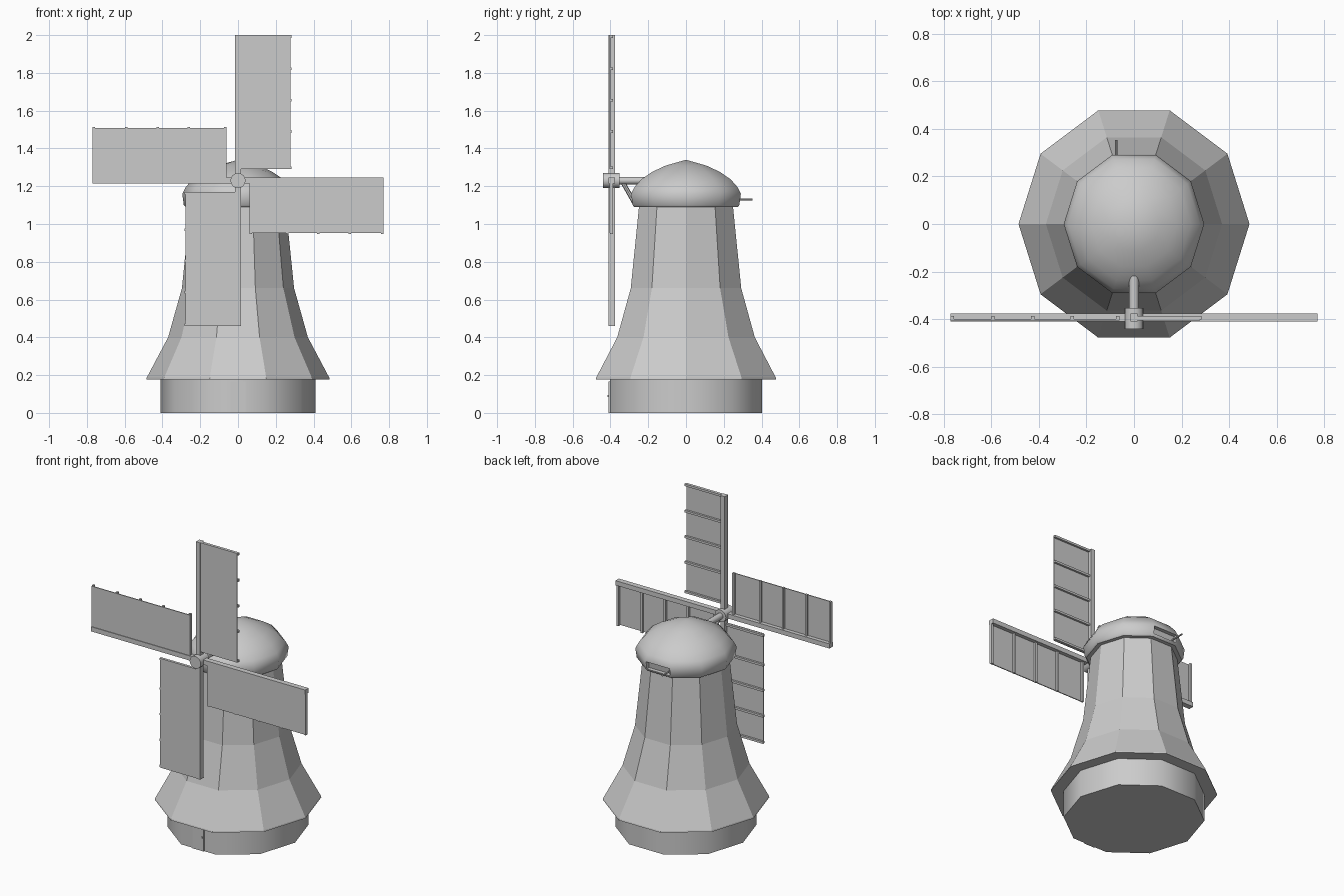
import bpy, bmesh, math
from mathutils import Vector, Matrix

if "Cube" in bpy.data.objects:
    bpy.data.objects.remove(bpy.data.objects["Cube"])

SIDES = 10
SY = 1.035
HUB = Vector((0, -0.395, 1.23))


def finish(name, bm, angle=None):
    bmesh.ops.recalc_face_normals(bm, faces=bm.faces)
    me = bpy.data.meshes.new(name)
    bm.to_mesh(me)
    bm.free()
    ob = bpy.data.objects.new(name, me)
    bpy.context.collection.objects.link(ob)
    if angle:
        bpy.ops.object.select_all(action='DESELECT')
        ob.select_set(True)
        bpy.context.view_layer.objects.active = ob
        bpy.ops.object.shade_smooth_by_angle(angle=math.radians(angle))
    return ob


def lathe(profile):
    """Ten-sided stack of rings, a zero radius closes to a point."""
    bm = bmesh.new()
    rings = []
    for r, z in profile:
        n = SIDES if r else 1
        rings.append([bm.verts.new((r * math.cos(math.tau * i / SIDES),
                                    r * SY * math.sin(math.tau * i / SIDES), z)) for i in range(n)])
    for a, b in zip(rings, rings[1:]):
        for i in range(SIDES):
            j = (i + 1) % SIDES
            bm.faces.new((a[i], a[j], b[j], b[i]) if len(b) > 1 else (a[i], a[j], b[0]))
    for ring in (rings[0], rings[-1]):
        if len(ring) > 1:
            bm.faces.new(ring)
    return bm


def add_box(bm, lo, hi):
    lo, hi = Vector(lo), Vector(hi)
    m = Matrix.Translation((lo + hi) / 2) @ Matrix.Diagonal((*(hi - lo), 1))
    bmesh.ops.create_cube(bm, size=1, matrix=m)


def rod(name, a, b, r, segs=16):
    a, b = Vector(a), Vector(b)
    bm = bmesh.new()
    m = Matrix.Translation((a + b) / 2) @ (b - a).to_track_quat('Z', 'Y').to_matrix().to_4x4()
    bmesh.ops.create_cone(bm, cap_ends=True, segments=segs, radius1=r, radius2=r,
                          depth=(b - a).length, matrix=m)
    return finish(name, bm, 40)


# Brick base and flared tower
finish("base", lathe([(0.41, 0), (0.41, 0.18)]), 40)
finish("tower", lathe([(0.485, 0.178), (0.483, 0.187), (0.37, 0.40), (0.297, 0.66), (0.252, 1.10)]))

# Door in the front face of the base
bm = bmesh.new()
add_box(bm, (-0.04, -0.41, 0), (0.04, -0.39, 0.165))
add_box(bm, (0.026, -0.415, 0.085), (0.032, -0.40, 0.095))
finish("door", bm)

# Domed cap with a recessed hatch in the back
bm = lathe([(0.278, 1.09), (0.287, 1.10), (0.295, 1.16), (0.277, 1.195), (0.24, 1.237),
            (0.18, 1.277), (0.11, 1.309), (0, 1.34)])
bm.normal_update()
hatch = [f for f in bm.faces if abs(f.calc_center_median().x) < 0.01
         and f.calc_center_median().y > 0.25 and 1.11 < f.calc_center_median().z < 1.15]
bmesh.ops.recalc_face_normals(bm, faces=bm.faces)
bmesh.ops.inset_region(bm, faces=hatch, thickness=0.008)
ext = bmesh.ops.extrude_face_region(bm, geom=hatch)
bmesh.ops.translate(bm, vec=(0, -0.025, 0), verts=[v for v in ext['geom'] if isinstance(v, bmesh.types.BMVert)])
bmesh.ops.delete(bm, geom=[f for f in hatch if f.is_valid], context='FACES_ONLY')
finish("cap", bm, 40)
rod("hatch_pole", (-0.075, 0.24, 1.13), (-0.075, 0.352, 1.13), 0.005, 8)

# Windshaft, hub and bracing strut
rod("windshaft", (0, -0.2, 1.23), (0, -0.37, 1.23), 0.02)
rod("hub", (0, -0.44, 1.23), (0, -0.352, 1.23), 0.04)
rod("shaft_strut", (0, -0.335, 1.222), (0, -0.275, 1.115), 0.012, 8)

# Four sails: spar, cloth panel and five rungs, turned about the hub
for i, side in enumerate(("top", "right", "bottom", "left")):
    bm = bmesh.new()
    add_box(bm, (-0.015, -0.015, 0.01), (0.015, 0.02, 0.77))
    add_box(bm, (0.01, -0.011, 0.06), (0.278, -0.005, 0.77))
    for z in (0.068, 0.26, 0.425, 0.592, 0.763):
        add_box(bm, (0.01, -0.007, z - 0.007), (0.283, 0.008, z + 0.007))
    bm.transform(Matrix.Translation(HUB) @ Matrix.Rotation(i * math.pi / 2, 4, 'Y'))
    finish("sail_" + side, bm)
